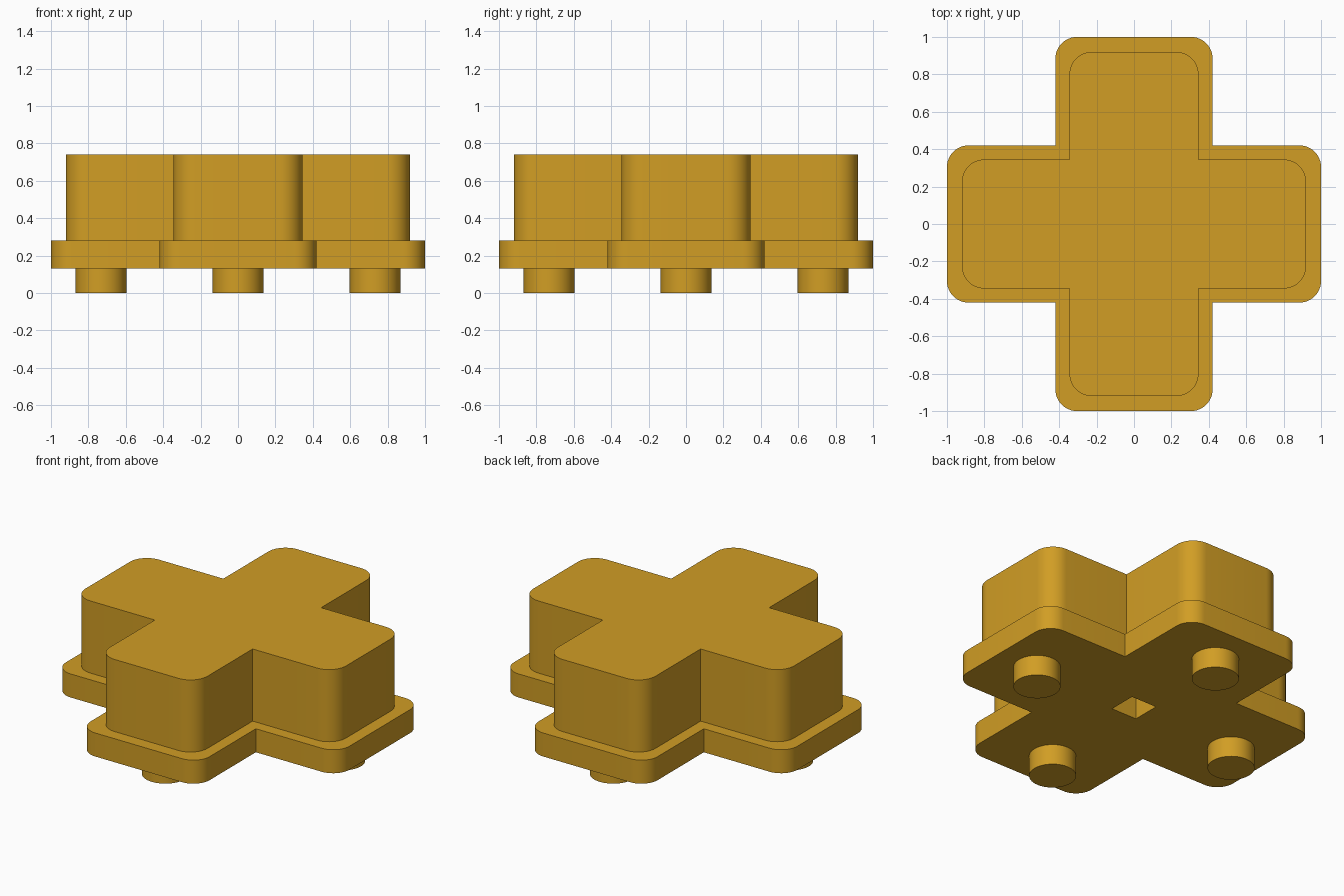
import bpy, bmesh, math

if "Cube" in bpy.data.objects:
    bpy.data.objects.remove(bpy.data.objects["Cube"])

gold = bpy.data.materials.new("golden_yellow")
gold.diffuse_color = (0.64, 0.34, 0.018, 1)
gold.use_nodes = True
gold.node_tree.nodes["Principled BSDF"].inputs["Base Color"].default_value = gold.diffuse_color


def add_object(name, bm):
    bmesh.ops.recalc_face_normals(bm, faces=bm.faces)
    mesh = bpy.data.meshes.new(name)
    bm.to_mesh(mesh)
    bm.free()
    mesh.materials.append(gold)
    obj = bpy.data.objects.new(name, mesh)
    bpy.context.collection.objects.link(obj)
    return obj


def shade(obj):
    bpy.ops.object.select_all(action='DESELECT')
    obj.select_set(True)
    bpy.context.view_layer.objects.active = obj
    bpy.ops.object.shade_smooth_by_angle(angle=math.radians(30))


def cross(name, reach, half, radius, z0, z1, steps=12):
    """Plus-shaped prism: rounded arm ends, sharp inner corners."""
    # one arm along +x, then repeated by quarter turns
    arm = [(half, -half)]
    for sign, start in ((-1, -90), (1, 0)):
        for i in range(steps + 1):
            a = math.radians(start + 90 * i / steps)
            arm.append((reach - radius + radius * math.cos(a),
                        sign * (half - radius) + radius * math.sin(a)))
    bm = bmesh.new()
    verts = []
    for q in range(4):
        for x, y in arm:
            for _ in range(q):
                x, y = -y, x
            verts.append(bm.verts.new((x, y, z0)))
    base = bm.faces.new(verts)
    top = bmesh.ops.extrude_face_region(bm, geom=[base], use_keep_orig=True)
    moved = [v for v in top["geom"] if isinstance(v, bmesh.types.BMVert)]
    bmesh.ops.translate(bm, verts=moved, vec=(0, 0, z1 - z0))
    return add_object(name, bm)


# Upper body and wider base flange
body = cross("upper_cross", 0.92, 0.345, 0.12, 0.28, 0.74)
flange = cross("base_flange", 1.0, 0.42, 0.115, 0.13, 0.28)

# Square socket through the middle of the flange
bm = bmesh.new()
bmesh.ops.create_cube(bm, size=1)
bmesh.ops.scale(bm, vec=(0.18, 0.18, 0.4), verts=bm.verts)
bmesh.ops.translate(bm, vec=(0, 0, 0.2), verts=bm.verts)
cutter = add_object("socket_cutter", bm)
cut = flange.modifiers.new("socket", 'BOOLEAN')
cut.operation = 'DIFFERENCE'
cut.solver = 'EXACT'
cut.object = cutter
bpy.context.view_layer.objects.active = flange
bpy.ops.object.modifier_apply(modifier=cut.name)
cutter.hide_render = True
cutter.hide_viewport = True

shade(body)
shade(flange)

# Round contact pegs under each arm
for name, x, y in (("right_peg", 1, 0), ("back_peg", 0, 1),
                   ("left_peg", -1, 0), ("front_peg", 0, -1)):
    bm = bmesh.new()
    bmesh.ops.create_cone(bm, cap_ends=True, segments=48, radius1=0.136,
                          radius2=0.136, depth=0.13)
    bmesh.ops.translate(bm, vec=(x * 0.732, y * 0.732, 0.065), verts=bm.verts)
    shade(add_object(name, bm))
